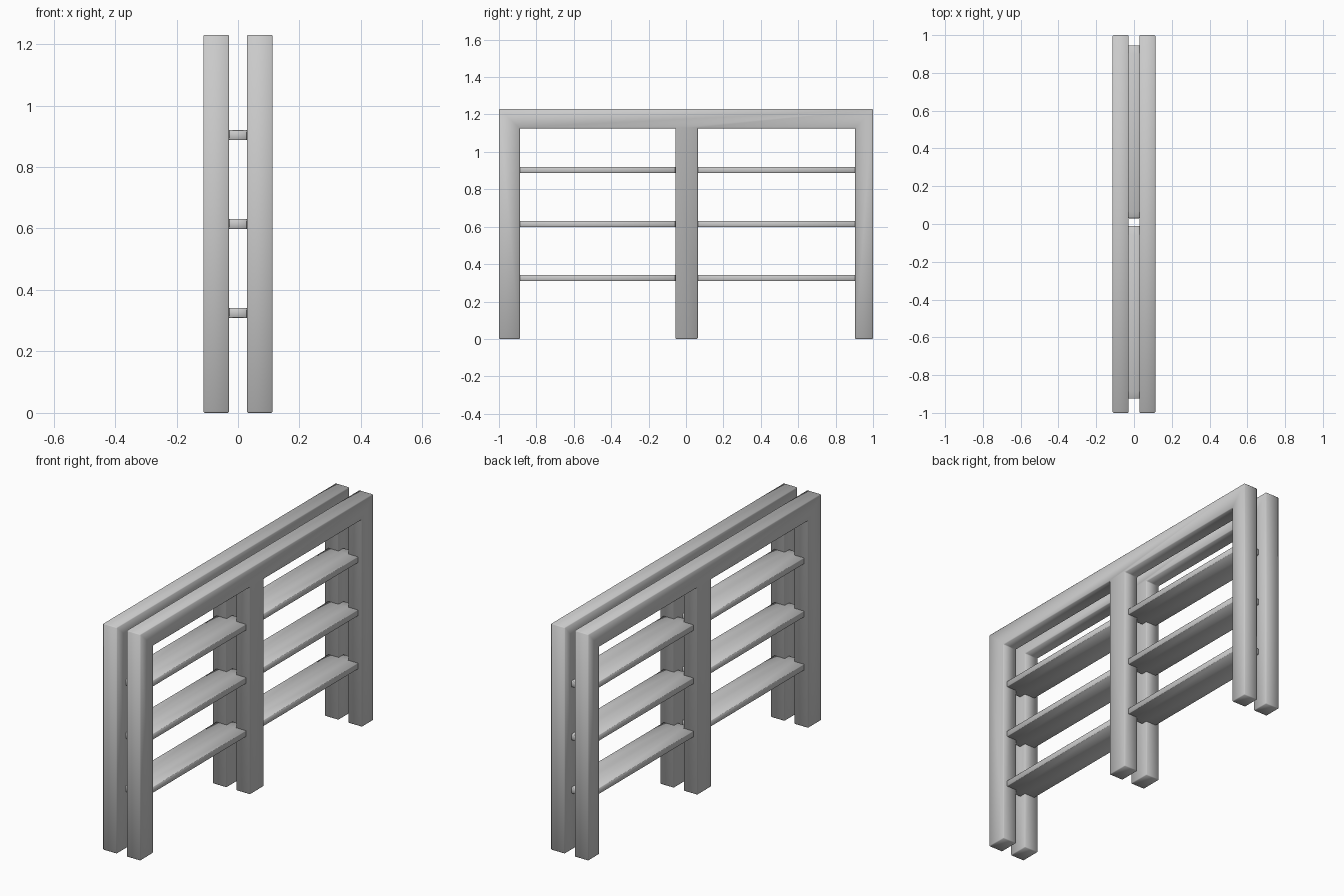
import bpy, bmesh
from mathutils import Vector

if "Cube" in bpy.data.objects:
    bpy.data.objects.remove(bpy.data.objects["Cube"])


def extrude_outline(name, points, direction, bevel):
    """Closed outline pushed along a direction, with softened edges."""
    bm = bmesh.new()
    face = bm.faces.new([bm.verts.new(p) for p in points])
    grown = bmesh.ops.extrude_face_region(bm, geom=[face])
    moved = [g for g in grown["geom"] if isinstance(g, bmesh.types.BMVert)]
    bmesh.ops.translate(bm, verts=moved, vec=Vector(direction))
    bmesh.ops.recalc_face_normals(bm, faces=bm.faces)
    mesh = bpy.data.meshes.new(name)
    bm.to_mesh(mesh)
    bm.free()
    obj = bpy.data.objects.new(name, mesh)
    bpy.context.collection.objects.link(obj)
    mod = obj.modifiers.new("soft_edges", "BEVEL")
    mod.width = bevel
    mod.segments = 1
    mod.limit_method = "ANGLE"
    bpy.context.view_layer.objects.active = obj
    obj.select_set(True)
    bpy.ops.object.modifier_apply(modifier=mod.name)
    bpy.ops.object.shade_smooth_by_angle(angle=0.9)
    obj.select_set(False)
    return obj


INNER, OUTER = 0.0285, 0.113
TOP, RAIL = 1.23, 1.126
BAYS = {"front": (-0.888, -0.057), "back": (0.063, 0.904)}

# Two side frames: three legs joined by a top rail
outline = [(-1, 0), (-1, TOP), (1, TOP), (1, 0)]
for low, high in reversed(list(BAYS.values())):
    outline += [(high, 0), (high, RAIL), (low, RAIL), (low, 0)]
for name, x in (("left_frame", -OUTER), ("right_frame", INNER)):
    extrude_outline(name, [(x, y, z) for y, z in outline],
                    (OUTER - INNER, 0, 0), 0.004)

# Shelves: wide boards with a tongue at each end set between the frames
HALF, THICK = 0.09, 0.033
TONGUES = {"front": (-0.925, -0.01), "back": (0.03, 0.945)}
for bay, (y0, y1) in BAYS.items():
    t0, t1 = TONGUES[bay]
    half_plan = [(INNER, t0), (INNER, y0), (HALF, y0),
                 (HALF, y1), (INNER, y1), (INNER, t1)]
    plan = half_plan + [(-x, y) for x, y in reversed(half_plan)]
    for level, z in enumerate((0.309, 0.598, 0.887), 1):
        extrude_outline(f"{bay}_shelf_{level}", [(x, y, z) for x, y in plan],
                        (0, 0, THICK), 0.002)
